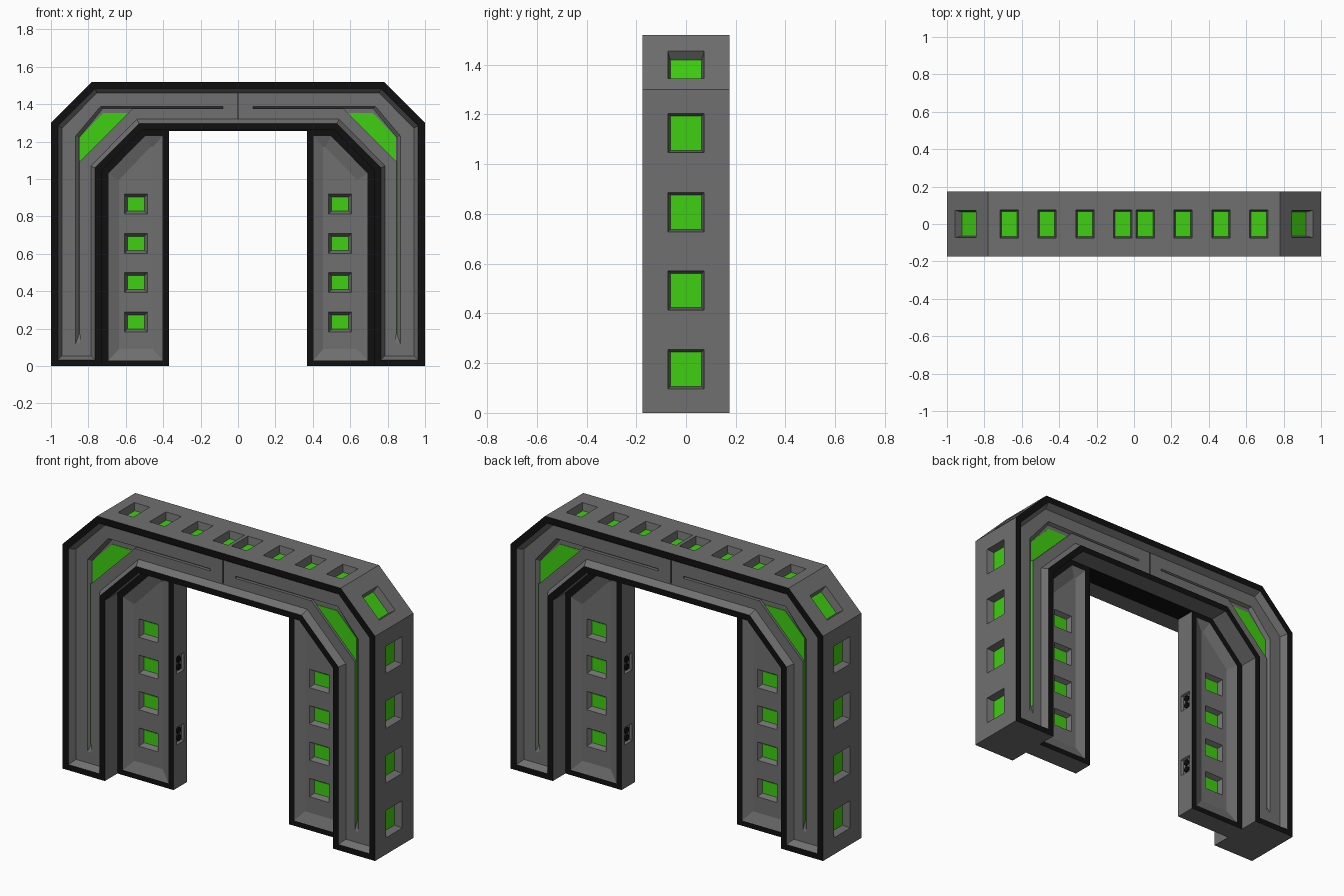
import bpy, bmesh
from mathutils import Vector

if "Cube" in bpy.data.objects:
    bpy.data.objects.remove(bpy.data.objects["Cube"])


def material(name, col):
    m = bpy.data.materials.new(name)
    m.diffuse_color = (*col, 1)
    m.use_nodes = True
    m.node_tree.nodes["Principled BSDF"].inputs["Base Color"].default_value = m.diffuse_color
    return m


GREY = material("grey_metal", (0.16, 0.16, 0.16))
BLACK = material("black_trim", (0.005, 0.005, 0.005))
GREEN = material("green_light", (0.05, 0.62, 0.006))


def loft(bm, loops, mats=None):
    """Closed solid bridging equal-length point loops; mats gives one index per band."""
    rings = [[bm.verts.new(p) for p in lp] for lp in loops]
    n = len(rings[0])
    for k in range(len(rings) - 1):
        for i in range(n):
            j = (i + 1) % n
            f = bm.faces.new((rings[k][i], rings[k][j], rings[k + 1][j], rings[k + 1][i]))
            f.material_index = mats[k] if mats else 0
    bm.faces.new(rings[0])
    bm.faces.new(rings[-1])


def finish(bm, name, *mats):
    bmesh.ops.recalc_face_normals(bm, faces=bm.faces)
    me = bpy.data.meshes.new(name)
    bm.to_mesh(me)
    bm.free()
    for m in mats:
        me.materials.append(m)
    ob = bpy.data.objects.new(name, me)
    bpy.context.collection.objects.link(ob)
    return ob


def carve(ob, cut_bm):
    cutter = finish(cut_bm, "cutter")
    cutter.hide_render = True
    mod = ob.modifiers.new("carve", 'BOOLEAN')
    mod.operation = 'DIFFERENCE'
    mod.solver = 'EXACT'
    mod.object = cutter
    dg = bpy.context.evaluated_depsgraph_get()
    me = bpy.data.meshes.new_from_object(ob.evaluated_get(dg))
    ob.modifiers.clear()
    ob.data = me
    bpy.data.objects.remove(cutter)


def flat(pts, y, sx=1):
    return [(sx * x, y, z) for x, z in pts]


def arch(half):
    return half + [(-x, z) for x, z in reversed(half)]


def window(cut, panes, c, n, u, hu, hv, depth, shrink):
    """Funnel-shaped recess in a face, with a lit pane at its bottom."""
    c, n, u = Vector(c), Vector(n).normalized(), Vector(u)
    v = n.cross(u)

    def ring(s, h):
        return [c + u * a * (hu - s) + v * b * (hv - s) + n * h
                for a, b in ((-1, -1), (1, -1), (1, 1), (-1, 1))]
    loft(cut, [ring(0, 0.01), ring(0, 0), ring(shrink, -depth)])
    if panes:
        loft(panes, [ring(shrink, 0.003 - depth), ring(shrink, -depth - 0.005)])


def box(bm, x0, x1, y0, y1, z0, z1):
    loft(bm, [[(x0, y, z0), (x1, y, z0), (x1, y, z1), (x0, y, z1)] for y in (y0, y1)])


def framed_solid(name, a, b, c, y, floor, sx=1):
    """Slab with black flat rims and a sunken panel on both faces."""
    bm = bmesh.new()
    loft(bm, [flat(c, -floor, sx), flat(b, -y, sx), flat(a, -y, sx),
              flat(a, y, sx), flat(b, y, sx), flat(c, floor, sx)], [0, 1, 0, 1, 0])
    return finish(bm, name, GREY, BLACK)


# Outer arch frame
D, FLOOR = 0.175, 0.138
A = arch([(-.515, 1.262), (-.73, 1.045), (-.73, 0), (-1, 0), (-1, 1.3), (-.78, 1.52)])
B = arch([(-.53, 1.296), (-.765, 1.06), (-.765, .033), (-.963, .033), (-.963, 1.283), (-.765, 1.483)])
C = arch([(-.54, 1.32), (-.787, 1.07), (-.787, .055), (-.94, .055), (-.94, 1.272), (-.755, 1.46)])
frame = framed_solid("arch_frame", A, B, C, D, FLOOR)

cut, panes, corners = bmesh.new(), bmesh.new(), bmesh.new()
groove_top = [(-.868, .12), (-.868, 1.23), (-.735, 1.388), (-.08, 1.388),
              (-.08, 1.376), (-.565, 1.376), (-.846, 1.095), (-.846, .12)]
groove_low = [(-.85, .17), (-.85, 1.22), (-.722, 1.378), (-.08, 1.378),
              (-.08, 1.376), (-.565, 1.376), (-.846, 1.095), (-.846, .17)]
corner = [(-.846, 1.095), (-.846, 1.225), (-.72, 1.353), (-.588, 1.353)]
for sx in (-1, 1):
    # Side, chamfer and top windows
    for z in (.175, .492, .807, 1.125):
        window(cut, panes, (sx, 0, z), (sx, 0, 0), (0, 1, 0), .073, .079, .045, .01)
    window(cut, panes, (sx * .9, 0, 1.4), (sx, 0, 1), (0, 1, 0), .073, .079, .045, .01)
    for x in (.06, .262, .465, .667):
        window(cut, panes, (sx * x, 0, 1.52), (0, 0, 1), (1, 0, 0), .049, .075, .045, .008)
    # Front and back grooves with corner lights
    for sy in (-1, 1):
        loft(cut, [flat(groove_top, sy * .155, -sx), flat(groove_top, sy * FLOOR, -sx),
                   flat(groove_low, sy * .12, -sx)])
        loft(corners, [flat(corner, sy * .123, -sx), flat(corner, sy * .115, -sx)])
        box(corners, sx * .844, sx * .848, sy * .121, sy * .136, .17, 1.1)
# Centre seam
for sy in (-1, 1):
    box(cut, -.004, .004, sy * .125, sy * .155, 1.322, 1.458)
carve(frame, cut)
finish(panes, "frame_windows", GREEN)
finish(corners, "corner_lights", GREEN)

# Inner leg panels, with windows and edge sockets
PA = [(-.37, 0), (-.735, 0), (-.735, 1.048), (-.515, 1.268), (-.37, 1.268)]
PB = [(-.403, .03), (-.693, .03), (-.693, 1.03), (-.497, 1.23), (-.403, 1.23)]
PC = [(-.455, .09), (-.637, .09), (-.637, .995), (-.467, 1.172), (-.455, 1.172)]
for sx, side in ((1, "left"), (-1, "right")):
    panel = framed_solid("leg_panel_" + side, PA, PB, PC, .06, .038, sx)
    cut, panes, plugs = bmesh.new(), bmesh.new(), bmesh.new()
    for sy in (-1, 1):
        for z in (.235, .446, .656, .866):
            window(cut, panes, (-sx * .546, sy * .038, z), (0, sy, 0), (1, 0, 0),
                   .062, .053, .027, .016)
    for z in (.3, .71):
        window(cut, None, (-sx * .37, 0, z), (sx, 0, 0), (0, 1, 0), .036, .05, .014, .006)
        for dz in (-.021, .021):
            disc = [(.017 * a, z + dz + .017 * b) for a, b in
                    ((1, .41), (.41, 1), (-.41, 1), (-1, .41), (-1, -.41), (-.41, -1), (.41, -1), (1, -.41))]
            loft(plugs, [[(-sx * x, y, w) for y, w in disc] for x in (.376, .39)])
    carve(panel, cut)
    finish(panes, "panel_windows_" + side, GREEN)
    finish(plugs, "socket_pins_" + side, BLACK)

# Black strip under the lintel
strip = bmesh.new()
box(strip, -.37, .37, -.06, .06, 1.258, 1.275)
finish(strip, "lintel_strip", BLACK)
